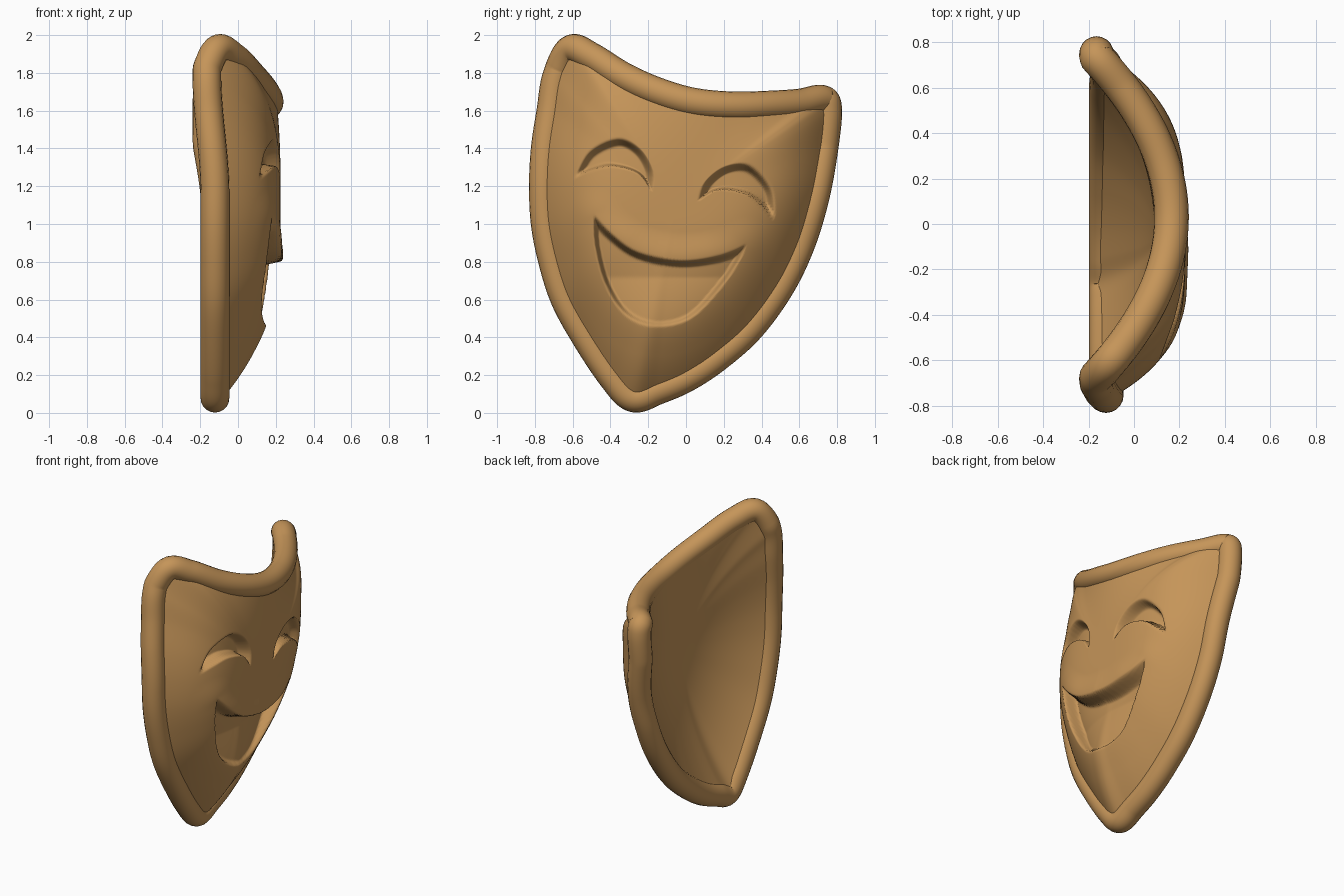
import bpy
import bmesh
from math import sin, cos, pi
from mathutils import Vector
from mathutils.geometry import intersect_point_line

cube = bpy.data.objects.get("Cube")
if cube:
    bpy.data.objects.remove(cube)

CENTRE = Vector((-0.05, 1.1))      # hub of the face, as (y, z)
RIM_RADIUS = 0.076
RINGS = 100

ochre = bpy.data.materials.new("ochre")
ochre.use_nodes = True
COLOUR = (0.56, 0.30, 0.10, 1)
ochre.diffuse_color = COLOUR
ochre.node_tree.nodes["Principled BSDF"].inputs["Base Color"].default_value = COLOUR


def smooth(value, low, high):
    s = min(1, max(0, (value - low) / (high - low)))
    return s * s * (3 - 2 * s)


def spline(points, steps, closed=False):
    """Catmull-Rom curve through (y, z) points."""
    pts = [Vector(p) for p in points]
    n = len(pts)
    pick = (lambda i: pts[i % n]) if closed else (lambda i: pts[min(n - 1, max(0, i))])
    out = []
    for i in range(n if closed else n - 1):
        a, b, c, d = (pick(i + k) for k in (-1, 0, 1, 2))
        for j in range(steps):
            t = j / steps
            out.append(0.5 * (2 * b + (c - a) * t + (2 * a - 5 * b + 4 * c - d) * t * t
                              + (3 * b - a - 3 * c + d) * t ** 3))
    return out if closed else out + [pts[-1]]


def distance(p, line):
    best = 9
    for a, b in zip(line, line[1:]):
        near, f = intersect_point_line(p, a, b)
        near = a if f < 0 else b if f > 1 else near
        best = min(best, (p - Vector(near[:2])).length)
    return best


def inside(p, loop):
    hit = False
    for a, b in zip(loop, loop[1:] + loop[:1]):
        if (a.y > p.y) != (b.y > p.y):
            if p.x < a.x + (p.y - a.y) * (b.x - a.x) / (b.y - a.y):
                hit = not hit
    return hit


def mirror(line):
    """Reflect across the leaning centre line of the face."""
    m, n = Vector((-0.058, 1.15)), Vector((0.98, -0.2)).normalized()
    return [p - 2 * (p - m).dot(n) * n for p in line]


# Centre line of the rim
rim = spline([
    (-.61, 1.925), (-.685, 1.78), (-.715, 1.6), (-.745, 1.4), (-.755, 1.2),
    (-.745, 1), (-.705, .8), (-.64, .6), (-.53, .4), (-.39, .19), (-.28, .08),
    (-.15, .12), (0, .185), (.16, .29), (.34, .45), (.5, .67), (.61, .9),
    (.685, 1.15), (.73, 1.4), (.75, 1.6), (.72, 1.66), (.6, 1.64), (.45, 1.63),
    (.25, 1.625), (.04, 1.645), (-.15, 1.7), (-.33, 1.78), (-.5, 1.885)], 12, True)

# Mouth and eye openings, each an upper and a lower edge
mouth_top = spline([(-.49, 1.05), (-.39, .945), (-.25, .85), (-.03, .807),
                    (.18, .834), (.32, .89)], 5)
mouth_low = spline([(.32, .89), (.28, .8), (.18, .655), (.02, .495), (-.17, .455),
                    (-.325, .52), (-.43, .68), (-.485, .89), (-.49, 1.05)], 4)
eye_top = spline([(-.595, 1.245), (-.515, 1.385), (-.36, 1.455), (-.24, 1.4),
                  (-.172, 1.28), (-.18, 1.165)], 5)
eye_low = spline([(-.18, 1.165), (-.255, 1.265), (-.39, 1.305), (-.495, 1.285),
                  (-.595, 1.245)], 5)
eyes = [(eye_top, eye_low), (mirror(eye_top), mirror(eye_low))]


def rim_depth(p):
    """The rim lies flat along the sides and arches forward over the brow."""
    arch = max(-0.165, 0.165 - 0.31 * ((p.x - 0.03) / 0.68) ** 2)
    w = smooth(p.y + 0.2 * p.x, 1.0, 1.65)
    return -0.122 * (1 - w) + arch * w


def relief(p):
    """Height of lips and depth of openings at a point of the face."""
    h = 0
    if p.y < 1.25 and (p - Vector((-.1, .75))).length < 0.65:
        up, low = distance(p, mouth_top), distance(p, mouth_low)
        lip = 0.004 + 0.016 * smooth(low - up, -0.05, 0.15)
        if inside(p, mouth_top + mouth_low):
            depth = min(0.1, 0.02 + 0.3 * max(0, p.y - 0.45))
            h += lip - (depth + lip) * min(smooth(up, 0, 0.035), smooth(low, 0, 0.03))
        else:
            h += lip * (1 - smooth(min(up, low), 0.01, 0.15))
    for top, bottom in eyes:
        if (p - top[len(top) // 2]).length < 0.4 and inside(p, top + bottom):
            h -= 0.08 * min(smooth(distance(p, top), 0, 0.045),
                            smooth(distance(p, bottom), 0, 0.015))
    return h


def finish(name, bm):
    bmesh.ops.recalc_face_normals(bm, faces=bm.faces[:])
    mesh = bpy.data.meshes.new(name)
    bm.to_mesh(mesh)
    bm.free()
    mesh.materials.append(ochre)
    for f in mesh.polygons:
        f.use_smooth = True
    obj = bpy.data.objects.new(name, mesh)
    bpy.context.collection.objects.link(obj)


def bridge(bm, a, b):
    n = len(a)
    for i in range(n):
        bm.faces.new((a[i], a[(i + 1) % n], b[(i + 1) % n], b[i]))


def dish(bm, rings, hub, offset, power, passes):
    """Domed sheet from the hub to the rim, evened out; returns its rings."""
    pole = bm.verts.new((hub, *CENTRE))
    sheet = []
    for k in range(1, rings + 1):
        t = k / rings
        ring = []
        for p in rim:
            edge = rim_depth(p) + offset
            x = hub + (edge - hub) * t ** power((p - CENTRE).normalized())
            ring.append(bm.verts.new((x, *CENTRE.lerp(p, t))))
        if sheet:
            bridge(bm, sheet[-1], ring)
        else:
            for i in range(len(ring)):
                bm.faces.new((pole, ring[i], ring[(i + 1) % len(ring)]))
        sheet.append(ring)
    inner = [v for ring in sheet[:-1] for v in ring]
    for _ in range(passes):
        bmesh.ops.smooth_vert(bm, verts=inner, factor=0.5, use_axis_x=True)
    return sheet


# Face shell: carved front with full cheeks, plain hollow back
bm = bmesh.new()
front = dish(bm, RINGS, 0.226, 0.042, lambda d: 2.8 + 1.2 * d.x ** 2, 45)
for ring in front[:-1]:
    for v in ring:
        v.co.x += relief(v.co.yz)
back = dish(bm, 40, 0.09, -0.074, lambda d: 2.2, 6)
bridge(bm, front[-1], back[-1])
finish("face_shell", bm)

# Rounded rim swept along the outline
bm = bmesh.new()
path = [Vector((rim_depth(p), *p)) for p in rim]
sections = []
for i, c in enumerate(path):
    tangent = (path[(i + 1) % len(path)] - path[i - 1]).normalized()
    side = tangent.cross(Vector((1, 0, 0))).normalized()
    fore = side.cross(tangent)
    sections.append([bm.verts.new(c + RIM_RADIUS * (cos(a) * side + sin(a) * fore))
                     for a in (2 * pi * k / 20 for k in range(20))])
for i, s in enumerate(sections):
    bridge(bm, sections[i - 1], s)
finish("rim", bm)
